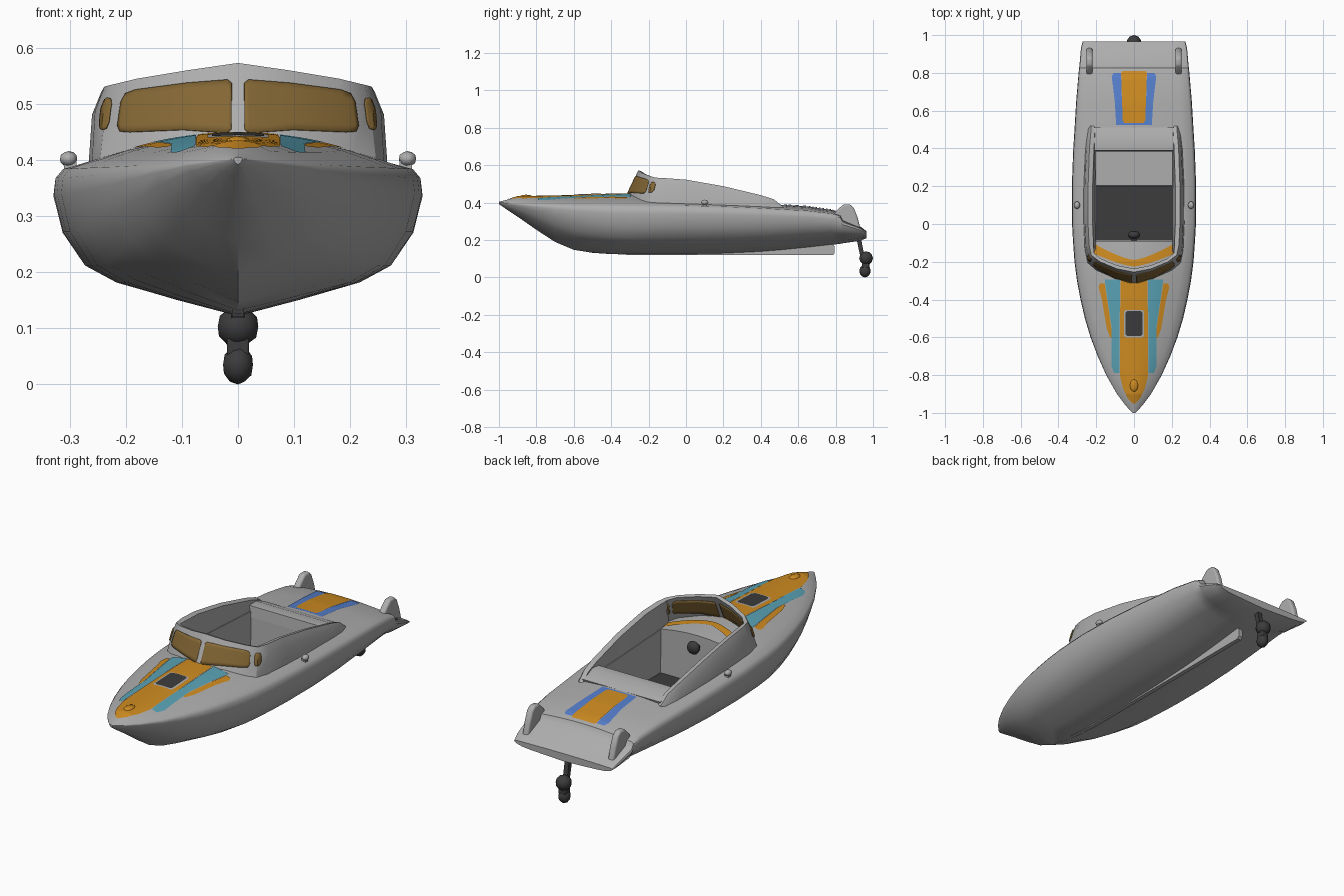
import bpy, bmesh, math
from mathutils import Vector

if "Cube" in bpy.data.objects:
    bpy.data.objects.remove(bpy.data.objects["Cube"])


def colour(name, r, g, b):
    m = bpy.data.materials.new(name)
    m.diffuse_color = (r, g, b, 1)
    m.use_nodes = True
    m.node_tree.nodes["Principled BSDF"].inputs["Base Color"].default_value = m.diffuse_color
    return m


GREY = colour("light_grey", .42, .42, .42)
DARK = colour("dark_grey", .045, .045, .047)
ORANGE = colour("orange", .62, .26, .015)
TEAL = colour("teal", .10, .36, .46)
BLUE = colour("blue", .09, .21, .60)
GLASS = colour("brown_glass", .23, .135, .035)


def build(name, verts, faces, mat, up=False, angle=35, solid=0):
    me = bpy.data.meshes.new(name)
    me.from_pydata([tuple(v) for v in verts], [], faces)
    bm = bmesh.new()
    bm.from_mesh(me)
    bmesh.ops.recalc_face_normals(bm, faces=bm.faces)
    if up and sum(f.normal.z * f.calc_area() for f in bm.faces) < 0:
        bmesh.ops.reverse_faces(bm, faces=bm.faces)
    bm.to_mesh(me)
    bm.free()
    me.materials.append(mat)
    me.shade_smooth()
    me.set_sharp_from_angle(angle=math.radians(angle))
    ob = bpy.data.objects.new(name, me)
    bpy.context.collection.objects.link(ob)
    if solid:
        s = ob.modifiers.new("thickness", 'SOLIDIFY')
        s.thickness, s.offset = solid, 0
    return ob


def grid_faces(rows, cols):
    return [(r * cols + c, r * cols + c + 1, (r + 1) * cols + c + 1, (r + 1) * cols + c)
            for r in range(rows - 1) for c in range(cols - 1)]


def loft(rings, skip=lambda r, c: False):
    n = len(rings[0])
    faces = [(r * n + c, r * n + (c + 1) % n, (r + 1) * n + (c + 1) % n, (r + 1) * n + c)
             for r in range(len(rings) - 1) for c in range(n) if not skip(r, c)]
    faces += [tuple(range(n)), tuple(range((len(rings) - 1) * n, len(rings) * n))]
    return [p for ring in rings for p in ring], faces


def prism(name, yz, x0, x1, mat, bevel=0):
    v, f = loft([[(x, y, z) for y, z in yz] for x in (x0, x1)])
    ob = build(name, v, f, mat)
    if bevel:
        b = ob.modifiers.new("round", 'BEVEL')
        b.width, b.segments = bevel, 3
    return ob


# Hull stations: y, half width, keel z, deck edge z, deck camber
HULL = [(-1, .008, .392, .403, .002), (-.96, .045, .365, .400, .015),
        (-.9, .09, .325, .397, .035), (-.8, .147, .255, .392, .042),
        (-.7, .192, .19, .39, .046), (-.6, .230, .148, .388, .05),
        (-.5, .260, .132, .387, .055), (-.4, .283, .125, .386, .06),
        (-.3, .302, .123, .385, .062), (-.2, .315, .122, .385, .06),
        (-.09, .323, .122, .385, .048), (0, .328, .123, .384, .04),
        (.2, .329, .127, .379, .03), (.39, .322, .136, .371, .028),
        (.5, .315, .145, .365, .024), (.65, .306, .16, .357, .022),
        (.78, .295, .175, .342, .018), (.825, .291, .18, .328, .018),
        (.838, .289, .183, .303, .016), (.93, .281, .196, .266, .008),
        (.965, .272, .21, .245, .003)]


def lerp_rows(rows, t):
    t = min(max(t, rows[0][0]), rows[-1][0])
    for a, b in zip(rows, rows[1:]):
        if t <= b[0]:
            k = (t - a[0]) / (b[0] - a[0])
            return [p + (q - p) * k for p, q in zip(a, b)]


def deck_z(x, y):
    _, w, _, zs, c = lerp_rows(HULL, y)
    return zs + c * max(0, 1 - (x / (.94 * w)) ** 2)


# Hull and deck in one loft, with the cockpit opening left out
MID = [(0, 0), (.34, .11), (.66, .225), (.83, .34), (.95, .57), (1, .83), (.99, .94), (.95, 1)]
BOW = [(0, 0), (.35, .17), (.64, .37), (.82, .55), (.94, .76), (1, .9), (.99, .96), (.95, 1)]
rings = []
for y, w, zk, zs, c in HULL:
    b = min(1, max(0, (-.35 - y) / .5))
    half = [((m[0] + (n[0] - m[0]) * b) * w, zk + (zs - zk) * (m[1] + (n[1] - m[1]) * b))
            for m, n in zip(MID, BOW)]
    half += [(x, deck_z(x, y)) for x in (.8 * w, min(.2, .65 * w), .4 * w, .2 * w, 0)]
    rings.append([(x, y, z) for x, z in half] + [(-x, y, z) for x, z in half[-2:0:-1]])
v, f = loft(rings, lambda r, c: 9 <= c <= 14 and -.1 < HULL[r][0] < .38)
build("hull", v, f, GREY, angle=40)

# Cockpit tub: dash wall, dark floor, low rear bench and upright walls
XS = [-.2, -.13, -.065, 0, .065, .13, .2]
LINE = [(-.09, 0), (-.085, .197), (.2, .197), (.205, .212), (.385, .212), (.39, 0)]
tub = [(x, y, z or deck_z(x, y)) for y, z in LINE for x in XS]
tub_faces = grid_faces(6, 7) + [tuple(range(0, 42, 7)), tuple(range(6, 42, 7))]
ob = build("cockpit", tub, tub_faces, GREY, up=True)
ob.data.materials.append(DARK)
for p in ob.data.polygons:
    if p.center.z < .2:
        p.material_index = 1
prism("rear_ledge", [(.385, .36), (.39, .413), (.44, .416), (.51, .388), (.5, .36)], -.215, .215, GREY)

# Windshield and side coaming: base xy, top xyz, inward xy, base depth, top depth, bulge
RIM = [(0, -.32, 0, -.255, .573, 0, 1, .022, .018, 0),
       (.1, -.295, .09, -.237, .56, 0, 1, .022, .018, 0),
       (.2, -.25, .18, -.2, .545, 0, 1, .022, .018, 0),
       (.247, -.21, .226, -.165, .534, -.7, .7, .03, .02, .005),
       (.261, -.14, .238, -.11, .531, -1, 0, .06, .024, .01),
       (.267, 0, .243, 0, .523, -1, 0, .065, .024, .01),
       (.267, .2, .243, .2, .488, -1, 0, .065, .024, .01),
       (.258, .4, .236, .4, .44, -1, 0, .055, .024, .007),
       (.25, .47, .23, .47, .418, -1, 0, .045, .022, .004),
       (.242, .52, .226, .52, .378, -1, 0, .035, .018, 0)]


def rim_point(st, t, out=0.0, inside=False):
    bx, by, tx, ty, tz, nx, ny, d, k, bulge = st
    base = Vector((bx, by, deck_z(bx, by) - .012))
    n = Vector((nx, ny, 0))
    p = base.lerp(Vector((tx, ty, tz)), t)
    if inside:
        return p + n * (d + (k - d) * t + out) - Vector((0, 0, .006 * t))
    return p - n * (out + bulge * min(t / .7, (1 - t) / .3))


def flip(p, s):
    return (p[0] * s, p[1], p[2])


sections = []
for s, st in [(-1, r) for r in RIM[:0:-1]] + [(1, r) for r in RIM]:
    sec = [rim_point(st, t) for t in (0, .7, 1)] + [rim_point(st, t, 0, True) for t in (1, 0)]
    sections.append([flip(p, s) for p in sec])
v, f = loft(sections)
build("windshield_frame", v, f, GREY)


# Window panes follow the frame: rows of (station, lower, upper)
def pane(name, rows, side, inside):
    verts = []
    keyed = [(i,) + r for i, r in enumerate(RIM)]
    for s, t0, t1 in rows:
        st = lerp_rows(keyed, s)[1:]
        verts += [flip(rim_point(st, t0 + (t1 - t0) * j / 6, .004, inside), side) for j in range(7)]
    build(name, verts, grid_faces(len(rows), 7), GLASS, solid=.002)


FRONT = [(.12, .15, .75), (.2, .10, .80), (1, .2, .83), (2, .32, .86), (2.35, .36, .84), (2.47, .44, .74)]
SIDE = [(2.78, .52, .74), (2.85, .44, .82), (3, .44, .84), (3.2, .46, .82), (3.32, .54, .72)]
for side, tag in ((1, "right"), (-1, "left")):
    for inside in (False, True):
        where = "_inner" if inside else "_outer"
        pane("front_window_" + tag + where, FRONT, side, inside)
        pane("side_window_" + tag + where, SIDE, side, inside)


# Painted plates that follow the deck: rows of (y, x0, x1)
def plate(name, rows, mat, side=1, off=.003):
    verts, steps = [], 10
    count = (len(rows) - 1) * steps + 1
    for i in range(count):
        r = min(i // steps, len(rows) - 2)
        k = i / steps - r
        y, x0, x1 = [p + (q - p) * k for p, q in zip(rows[r], rows[r + 1])]
        for j in range(7):
            x = x0 + (x1 - x0) * j / 6
            verts.append((x * side, y, deck_z(x, y) + off))
    build(name, verts, grid_faces(count, 7), mat, up=True)


plate("bow_stripe", [(-.95, -.008, .008), (-.92, -.035, .035), (-.87, -.058, .058), (-.8, -.075, .075),
                     (-.55, -.075, .075), (-.3, -.07, .07)], ORANGE)
plate("hatch_frame", [(-.6, -.045, .045), (-.59, -.054, .054), (-.465, -.054, .054), (-.455, -.045, .045)],
      GREY, off=.0045)
plate("hatch", [(-.593, -.035, .035), (-.583, -.046, .046), (-.47, -.046, .046), (-.46, -.035, .035)],
      DARK, off=.006)
plate("stern_stripe", [(.535, -.052, .052), (.55, -.06, .06), (.8, -.068, .068), (.81, -.06, .06)],
      ORANGE, off=.004)
plate("stern_blue_band", [(.523, -.095, .095), (.545, -.095, .095)], BLUE, off=.0025)
for side, tag in ((1, "right"), (-1, "left")):
    plate("bow_teal_" + tag, [(-.79, .078, .105), (-.75, .076, .12), (-.55, .076, .118), (-.4, .075, .14),
                              (-.295, .073, .155)], TEAL, side)
    plate("bow_outer_" + tag, [(-.6, .118, .128), (-.55, .12, .145), (-.4, .142, .17), (-.335, .152, .187),
                               (-.315, .155, .18)], ORANGE, side)
    plate("stern_blue_" + tag, [(.535, .055, .095), (.65, .064, .102), (.78, .068, .118), (.8, .068, .108)],
          BLUE, side, .0025)

# Orange crescent on the dashboard behind the windshield
verts = []
for i in range(21):
    x = -.215 + .43 * i / 20
    k = abs(x / .215) ** 1.4
    verts += [(x, -.225 + .07 * k + (.035 + .018 * k) * j / 4,
               deck_z(x, -.225 + .07 * k + (.035 + .018 * k) * j / 4) + .004) for j in range(5)]
build("dash_trim", verts, grid_faces(21, 5), ORANGE, up=True)


# Small ball shaped parts
def ball(name, loc, scale, mat, sub=2):
    bm = bmesh.new()
    bmesh.ops.create_icosphere(bm, subdivisions=sub, radius=1)
    verts = [[c * s + o for c, s, o in zip(p.co, scale, loc)] for p in bm.verts]
    faces = [[q.index for q in fc.verts] for fc in bm.faces]
    bm.free()
    return build(name, verts, faces, mat)


ball("bow_cap", (0, -.855, deck_z(0, -.855)), (.022, .035, .01), ORANGE)

# Keel strip
prism("keel", [(-.5, .135), (-.3, .12), (.3, .119), (.785, .119), (.795, .13), (.795, .165), (.78, .19),
               (.3, .15)], -.011, .011, GREY)

# Stern fins and side cleats
FIN = [(.775, .32), (.81, .362), (.84, .39), (.875, .392), (.897, .372), (.918, .32), (.935, .25), (.8, .27)]
for side, tag in ((1, "right"), (-1, "left")):
    prism("fin_" + tag, FIN, side * .219, side * .252, GREY, .01)
    ball("cleat_" + tag, (side * .302, .1, .402), (.016, .02, .014), GREY)
    prism("cleat_post_" + tag, [(.09, .37), (.09, .4), (.11, .4), (.11, .37)],
          side * .288, side * .31, GREY)

# Outboard drive
prism("drive_leg", [(.91, .215), (.93, .12), (.955, .11), (.945, .16), (.935, .215)], -.012, .012, DARK)
ball("drive_pod", (0, .963, .103), (.038, .037, .037), DARK)
ball("propeller_hub", (0, .957, .035), (.028, .031, .035), DARK)
prism("drive_neck", [(.94, .05), (.94, .09), (.98, .09), (.98, .05)], -.02, .02, DARK, .005)

# Steering wheel and column
ball("steering_wheel", (0, -.058, .385), (.033, .022, .033), DARK)
prism("steering_column", [(-.1, .36), (-.1, .385), (-.05, .395), (-.045, .378)], -.014, .014, DARK)
